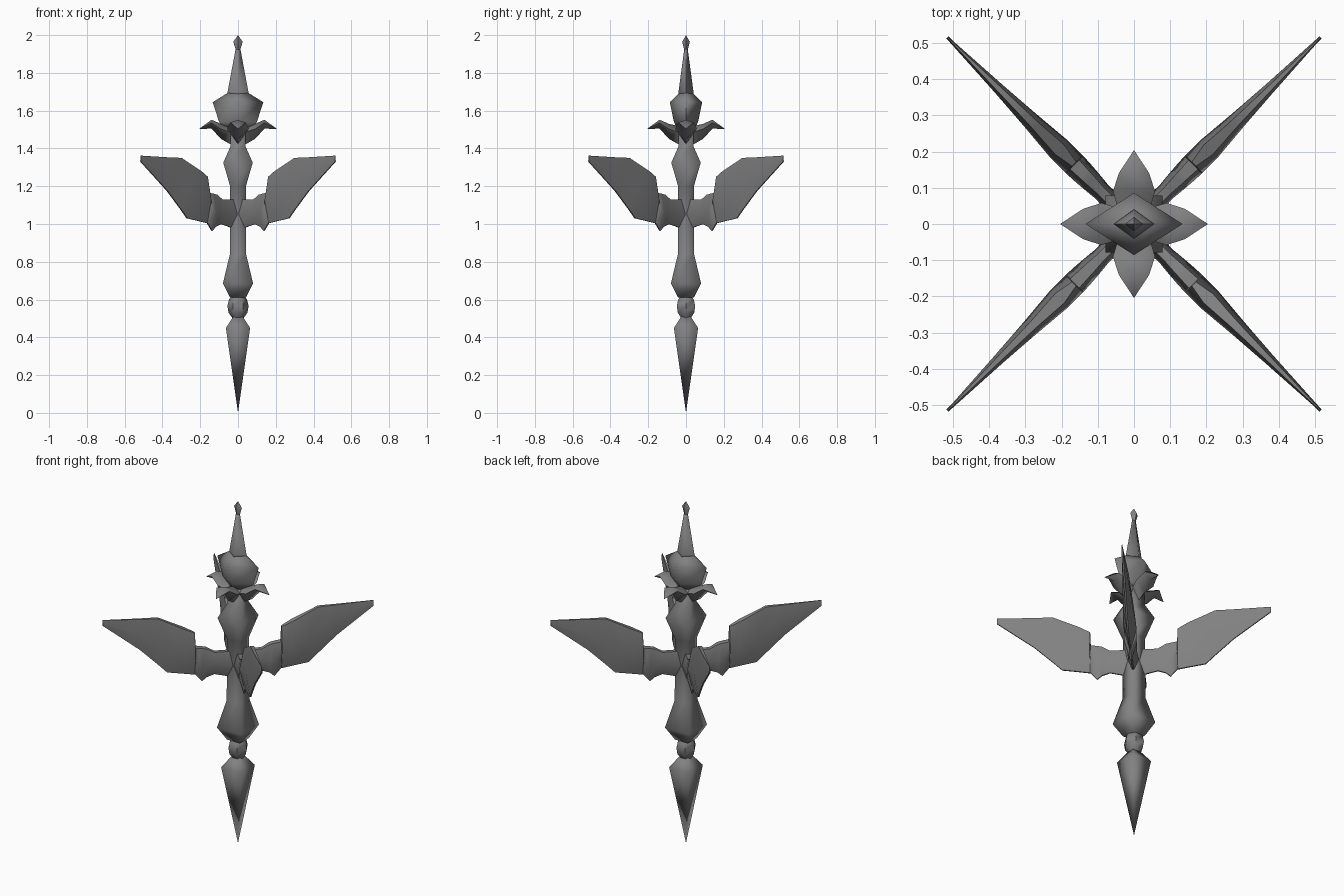
import bpy, bmesh, math
from math import sin, cos, pi
from mathutils import Matrix

cube = bpy.data.objects.get("Cube")
if cube:
    bpy.data.objects.remove(cube, do_unlink=True)

GREY = 0.22
metal = bpy.data.materials.new("dark grey metal")
metal.use_nodes = True
metal.diffuse_color = (GREY, GREY, GREY, 1)
metal.node_tree.nodes["Principled BSDF"].inputs["Base Color"].default_value = (GREY, GREY, GREY, 1)


def loft(name, rings, angle, turn=0.0):
    """Skin a list of equal vertex rings, cap both ends, turn about z."""
    bm = bmesh.new()
    loops = [[bm.verts.new(p) for p in ring] for ring in rings]
    n = len(loops[0])
    for a, b in zip(loops, loops[1:]):
        for i in range(n):
            j = (i + 1) % n
            bm.faces.new((a[i], a[j], b[j], b[i]))
    bm.faces.new(loops[0])
    bm.faces.new(loops[-1])
    bmesh.ops.remove_doubles(bm, verts=bm.verts, dist=0.0005)
    bmesh.ops.recalc_face_normals(bm, faces=bm.faces)
    bmesh.ops.transform(bm, matrix=Matrix.Rotation(turn, 4, 'Z'), verts=bm.verts)
    mesh = bpy.data.meshes.new(name)
    bm.to_mesh(mesh)
    bm.free()
    mesh.materials.append(metal)
    obj = bpy.data.objects.new(name, mesh)
    bpy.context.collection.objects.link(obj)
    bpy.ops.object.select_all(action='DESELECT')
    obj.select_set(True)
    bpy.context.view_layer.objects.active = obj
    bpy.ops.object.shade_smooth_by_angle(angle=math.radians(angle))
    return obj


def column(name, profile, sides=4, start=0.0, depth=1.0, angle=50):
    """Stack polygon rings from (z, radius) pairs; depth scales y."""
    rings = [[(r * cos(start + 2 * pi * i / sides),
               depth * r * sin(start + 2 * pi * i / sides), z)
              for i in range(sides)] for z, r in profile]
    return loft(name, rings, angle)


ROOT2 = math.sqrt(2)


def square_column(name, profile, angle=95):
    return column(name, [(z, h * ROOT2) for z, h in profile], 4, pi / 4, 1, angle)


# Central shaft with a knob at each end
square_column("shaft", [(0.61, 0.042), (0.685, 0.08), (0.84, 0.043), (1.2, 0.042),
                        (1.325, 0.078), (1.41, 0.04), (1.5, 0.04)])

# Lower bead and spear point
column("bead", [(0.5, 0.028), (0.53, 0.05), (0.565, 0.056), (0.6, 0.048), (0.62, 0.03)], 6)
square_column("spear_point", [(0.0, 0.0), (0.45, 0.064), (0.51, 0.025)])

# Crown bulb, spire and finial have flattened diamond sections
column("bulb", [(1.5, 0.07), (1.54, 0.1), (1.645, 0.134), (1.7, 0.045)], depth=0.64, angle=95)
column("spire", [(1.68, 0.057), (1.7, 0.055), (1.93, 0.012)], depth=0.72, angle=95)
column("finial", [(1.92, 0.011), (1.965, 0.025), (2.0, 0.0)], depth=0.8)

# Four curled petals: distance out, top, underside, half width
petal = [(0.0, 1.5, 1.41, 0.04), (0.045, 1.52, 1.425, 0.045), (0.09, 1.53, 1.45, 0.058),
         (0.14, 1.552, 1.505, 0.042), (0.204, 1.505, 1.503, 0.0)]
for k, side in enumerate(("left", "back", "right", "front")):
    rings = [[(d, 0, top), (d, w, (top * 2 + low) / 3), (d, 0, low), (d, -w, (top * 2 + low) / 3)]
             for d, top, low, w in petal]
    loft(side + "_petal", rings, 70, k * pi / 2)

# Four diagonal wings: x offset, top, underside, half thickness, top ridge half thickness
wing = [(0.02, 1.13, 0.975, 0.028, 0.012), (0.09, 1.13, 1.0, 0.026, 0.012),
        (0.12, 1.155, 0.985, 0.03, 0.015), (0.138, 1.16, 0.963, 0.032, 0.016),
        (0.163, 1.165, 1.005, 0.034, 0.018), (0.165, 1.25, 1.005, 0.034, 0.008),
        (0.205, 1.279, 1.015, 0.034, 0.018), (0.27, 1.325, 1.03, 0.026, 0.012),
        (0.305, 1.35, 1.08, 0.022, 0.01), (0.375, 1.353, 1.175, 0.015, 0.007),
        (0.515, 1.362, 1.33, 0.003, 0.001)]
for k, corner in enumerate(("back_left", "back_right", "front_right", "front_left")):
    rings = []
    for x, top, low, w, ridge in wing:
        d, mid = x * ROOT2, low + (top - low) * 0.5
        rings.append([(d, ridge, top), (d, w, mid), (d, 0.004, low),
                      (d, -0.004, low), (d, -w, mid), (d, -ridge, top)])
    loft(corner + "_wing", rings, 55, pi / 4 + k * pi / 2)
